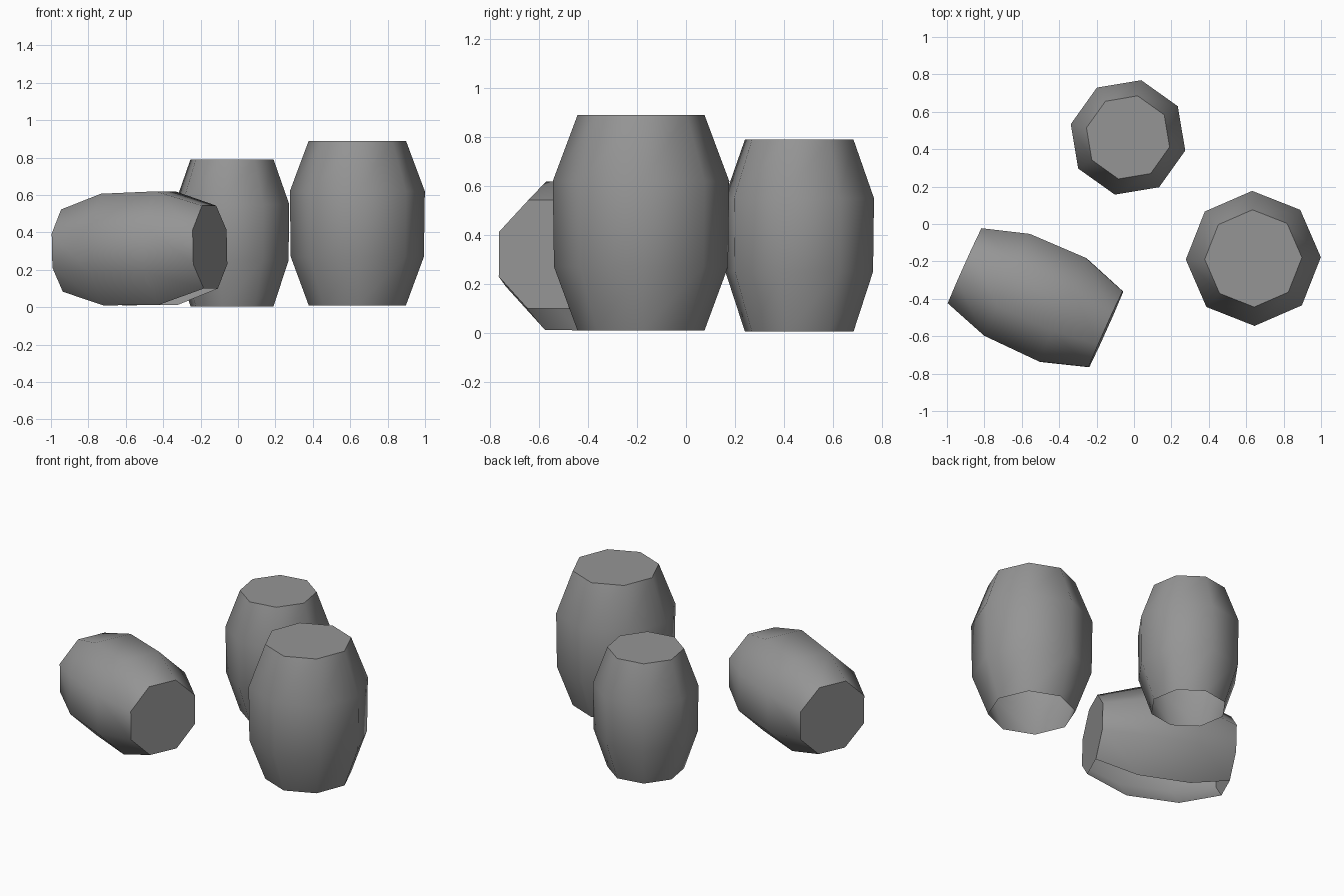
import bpy, bmesh
from math import radians, cos, sin, tau

if "Cube" in bpy.data.objects:
    bpy.data.objects.remove(bpy.data.objects["Cube"])

grey = bpy.data.materials.new("dark_grey")
grey.diffuse_color = (0.3, 0.3, 0.3, 1)
grey.use_nodes = True
grey.node_tree.nodes["Principled BSDF"].inputs["Base Color"].default_value = grey.diffuse_color


def barrel(name, profile, phase, location, rotation=(0, 0, 0), bottom=False, open_stave=None):
    """Eight-sided barrel lofted through (radius, height) rings along local z."""
    bm = bmesh.new()
    rings = []
    for r, z in profile:
        rings.append([bm.verts.new((r * cos(radians(phase) + tau * i / 8),
                                    r * sin(radians(phase) + tau * i / 8), z))
                      for i in range(8)])
    # staves, leaving out the one hidden against the ground
    for a, b in zip(rings, rings[1:]):
        for i in range(8):
            if i != open_stave:
                j = (i + 1) % 8
                bm.faces.new((a[i], a[j], b[j], b[i]))
    # end caps (standing barrels are open underneath)
    bm.faces.new(rings[-1])
    if bottom:
        bm.faces.new(rings[0][::-1])
    mesh = bpy.data.meshes.new(name)
    bm.to_mesh(mesh)
    bm.free()
    mesh.materials.append(grey)
    obj = bpy.data.objects.new(name, mesh)
    bpy.context.collection.objects.link(obj)
    obj.location = location
    obj.rotation_euler = rotation
    # smooth staves, sharp rims
    bpy.ops.object.select_all(action='DESELECT')
    obj.select_set(True)
    bpy.context.view_layer.objects.active = obj
    bpy.ops.object.shade_smooth_by_angle(angle=radians(50))
    return obj


# Large standing barrel
barrel("large_barrel", [(0.26, 0.01), (0.356, 0.27), (0.361, 0.62), (0.26, 0.89)],
       1, (0.638, -0.184, 0))

# Smaller standing barrel at the back
barrel("small_barrel", [(0.228, 0.005), (0.31, 0.25), (0.314, 0.55), (0.228, 0.79)],
       -13, (-0.032, 0.463, 0))

# Barrel lying on its side, open along the ground
barrel("lying_barrel", [(0.238, -0.01), (0.323, 0.24), (0.329, 0.564), (0.24, 0.817)],
       22.5, (-0.895, -0.228, 0.303), (0, radians(88.7), radians(-24.2)),
       bottom=True, open_stave=7)
